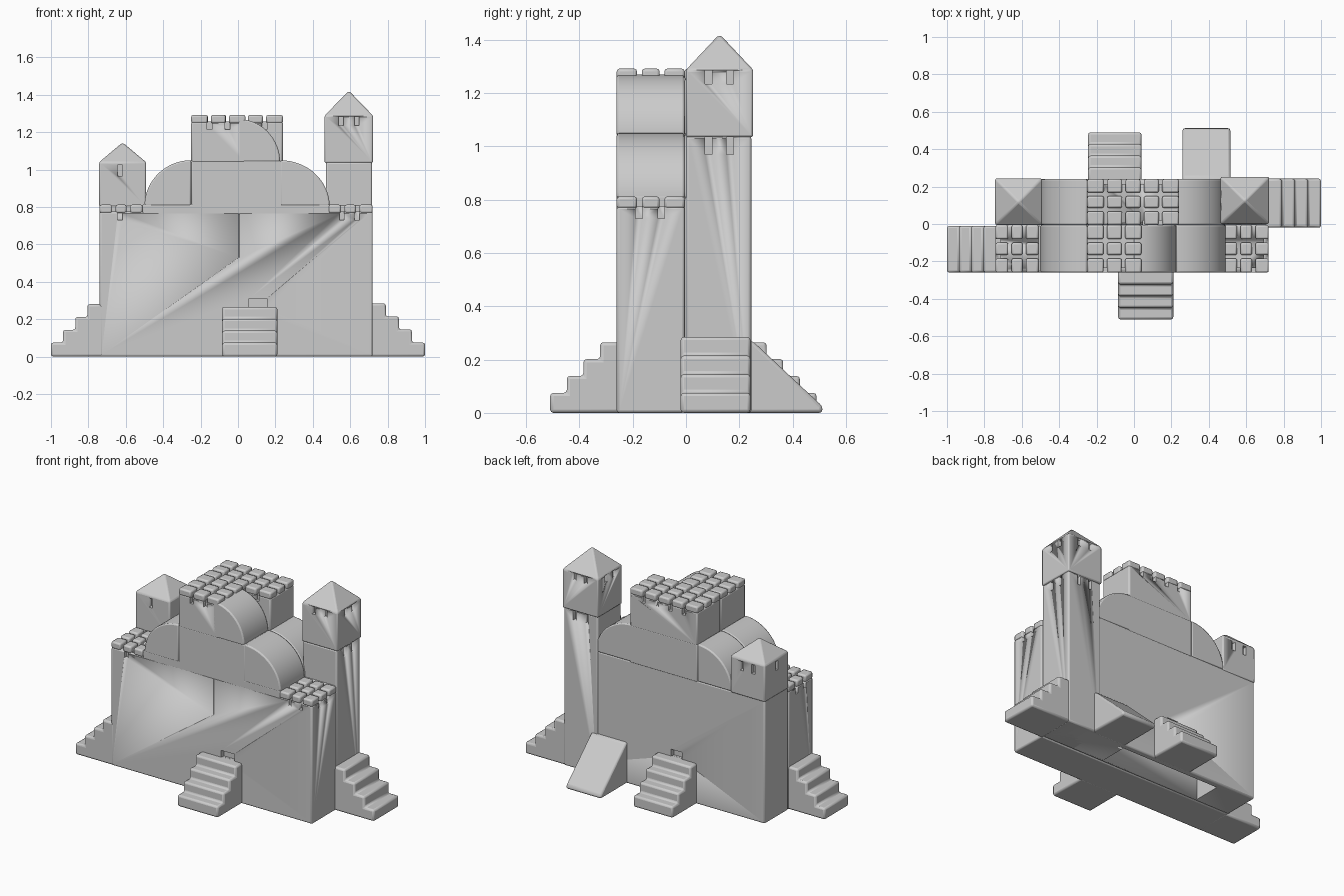
import bpy, bmesh, math
from mathutils import Vector

if "Cube" in bpy.data.objects:
    bpy.data.objects.remove(bpy.data.objects["Cube"])

def finish(name, bm, bevel=0.01):
    bmesh.ops.recalc_face_normals(bm, faces=bm.faces)
    me = bpy.data.meshes.new(name)
    bm.to_mesh(me)
    bm.free()
    me.shade_smooth()
    me.set_sharp_from_angle(angle=math.radians(30))
    ob = bpy.data.objects.new(name, me)
    bpy.context.collection.objects.link(ob)
    if bevel:
        m = ob.modifiers.new("soft_edges", 'BEVEL')
        m.width, m.segments = bevel, 2
        m.limit_method, m.angle_limit = 'ANGLE', math.radians(35)
    return ob

def add_box(bm, x0, x1, y0, y1, z0, z1):
    v = [bm.verts.new((x, y, z)) for x in (x0, x1) for y in (y0, y1) for z in (z0, z1)]
    for f in ((0, 1, 3, 2), (4, 6, 7, 5), (0, 4, 5, 1), (2, 3, 7, 6), (0, 2, 6, 4), (1, 5, 7, 3)):
        bm.faces.new([v[i] for i in f])

def boxes(name, dims, bevel=0.01):
    bm = bmesh.new()
    for d in dims:
        add_box(bm, *d)
    return finish(name, bm, bevel)

def prism(name, pts, vec, bevel=0.01):
    bm = bmesh.new()
    a = [bm.verts.new(p) for p in pts]
    b = [bm.verts.new(Vector(p) + Vector(vec)) for p in pts]
    bm.faces.new(a)
    bm.faces.new(b[::-1])
    for i in range(len(a)):
        j = (i + 1) % len(a)
        bm.faces.new((a[i], a[j], b[j], b[i]))
    return finish(name, bm, bevel)

def carve(ob, dims):
    cut = boxes(ob.name + "_cutter", dims, 0)
    cut.hide_render = True
    cut.display_type = 'WIRE'
    m = ob.modifiers.new("carve", 'BOOLEAN')
    m.operation, m.solver, m.object = 'DIFFERENCE', 'EXACT', cut

def slit(bounds, side, pos, z0, z1, w=0.026, d=0.025):
    """Box that cuts a narrow opening into one side of a block."""
    x0, x1, y0, y1 = bounds
    e, h = 0.02, w / 2
    return {'front': (pos - h, pos + h, y0 - e, y0 + d, z0, z1),
            'back': (pos - h, pos + h, y1 - d, y1 + e, z0, z1),
            'left': (x0 - e, x0 + d, pos - h, pos + h, z0, z1),
            'right': (x1 - d, x1 + e, pos - h, pos + h, z0, z1)}[side]

def battlements(name, x0, x1, y0, y1, z, nx, ny=3):
    px, py, g = (x1 - x0) / nx, (y1 - y0) / ny, 0.009
    dims = []
    for i in range(nx):
        for j in range(ny):
            dims.append((x0 + i * px + (g if i else 0), x0 + (i + 1) * px - (g if i < nx - 1 else 0),
                         y0 + j * py + (g if j else 0), y0 + (j + 1) * py - (g if j < ny - 1 else 0),
                         z - 0.045, z))
    boxes(name, dims, 0.01)

def quarter(name, cx, cz, rx, rz, sx, y0, y1):
    pts = [(cx, y0, cz)]
    for i in range(17):
        t = math.pi / 2 * i / 16
        pts.append((cx + sx * rx * math.cos(t), y0, cz + rz * math.sin(t)))
    prism(name, pts, (0, y1 - y0, 0), 0.008)

def stairs(name, start, out, side, width, length, height):
    o, u, s = Vector(start), Vector(out), Vector(side)
    prof = [(-0.02, 0), (length, 0)]
    for i in range(4):
        z = 0.075 + (height - 0.075) * i / 3
        prof += [(length * (1 - i / 4), z), (length * (1 - (i + 1) / 4), z)]
    prof[-1] = (-0.02, height)
    prism(name, [o + u * d + Vector((0, 0, z)) for d, z in prof], s * width, 0.012)

F0, F1, B0, B1 = -0.26, -0.005, -0.005, 0.24
F = (-0.74, 0.72, F0, F1)
C = (-0.25, 0.24, F0, B1)

# Front wall with arrow slits, door niche and seam
front = boxes("front_wall", [(-0.74, 0.72, F0, F1, 0, 0.775)])
cuts = [slit(F, 'front', x, 0.73, 0.8) for x in (-0.63, 0.555, 0.637)]
cuts += [slit(F, s, y, 0.73, 0.8) for s in ('left', 'right') for y in (-0.177, -0.093)]
cuts += [(0.06, 0.155, F0 - 0.02, F0 + 0.03, 0.262, 0.31), slit(F, 'front', 0.005, 0.53, 0.79, 0.006, 0.005)]
carve(front, cuts)
boxes("front_wall_core", [(-0.51, 0.49, F0, F1, 0.76, 0.815)], 0.006)

# Rear wall, hollow underneath
rear = boxes("rear_wall", [(-0.74, 0.71, B0, B1, 0, 0.81)])
carve(rear, [(-0.48, 0.25, 0.015, 0.2, -0.1, 0.25), (-0.14, -0.06, B1 - 0.03, B1 + 0.02, 0.262, 0.31)])

# Keep shoulders and keep
boxes("keep_middle", [(-0.25, 0.235, F0, F1, 0.8, 1.047), (-0.25, 0.24, B0, B1, 0.8, 1.047)], 0.006)
for n, y0, y1 in (("front", F0, F1), ("rear", B0, B1)):
    quarter(n + "_left_arch", -0.25, 0.805, 0.25, 0.245, -1, y0, y1)
    quarter(n + "_right_arch", 0.225, 0.805, 0.265, 0.245, 1, y0, y1)
quarter("keep_upper_arch", 0.0, 1.04, 0.225, 0.23, 1, F0, F1)
kf = boxes("keep_front", [(-0.25, 0.04, F0, F1, 1.035, 1.256)])
carve(kf, [slit(C, 'front', x, 1.215, 1.28) for x in (-0.153, -0.057)])
kb = boxes("keep_rear", [(-0.25, 0.24, B0, B1, 1.035, 1.256)])
carve(kb, [slit(C, 'back', x, 1.215, 1.28) for x in (-0.152, -0.054, 0.044, 0.142)]
      + [slit((-0.25, 0.24, B0, B1), 'front', x, 1.215, 1.28) for x in (0.062, 0.142)])

# Battlement blocks
battlements("keep_front_battlements", -0.25, 0.04, F0, F1, 1.292, 3)
battlements("keep_rear_battlements", -0.25, 0.24, B0, B1, 1.292, 5)
battlements("left_battlements", -0.74, -0.51, F0, F1, 0.812, 3)
battlements("right_battlements", 0.48, 0.72, F0, F1, 0.812, 3)

# Towers with pyramid roofs
def roofed_block(name, b, z0, eave, apex):
    x0, x1, y0, y1 = b
    bm = bmesh.new()
    base = [(x0, y0), (x1, y0), (x1, y1), (x0, y1)]
    lo = [bm.verts.new((x, y, z0)) for x, y in base]
    hi = [bm.verts.new((x, y, eave)) for x, y in base]
    top = bm.verts.new(((x0 + x1) / 2, (y0 + y1) / 2, apex))
    bm.faces.new(lo[::-1])
    for i in range(4):
        j = (i + 1) % 4
        bm.faces.new((lo[i], lo[j], hi[j], hi[i]))
        bm.faces.new((hi[i], hi[j], top))
    return finish(name, bm, 0.008)

R = (0.463, 0.722, 0.0, 0.252)
shaft = (0.47, 0.717, 0.0, 0.245)
low = boxes("right_tower_shaft", [shaft + (0, 1.04)])
carve(low, [slit(shaft, 'right', y, 0.97, 1.035) for y in (0.085, 0.165)]
      + [slit(shaft, 'back', x, 0.97, 1.035) for x in (0.55, 0.635)])
head = roofed_block("right_tower_head", R, 1.035, 1.288, 1.422)
carve(head, [slit(R, s, p, 1.235, 1.285) for s, ps in
             (('front', (0.55, 0.635)), ('back', (0.55, 0.635)),
              ('left', (0.085, 0.165)), ('right', (0.085, 0.165))) for p in ps])
L = (-0.742, -0.492, -0.005, 0.243)
lt = roofed_block("left_tower_head", L, 0.8, 1.04, 1.145)
carve(lt, [slit(L, 'front', -0.63, 0.965, 1.025), slit(L, 'back', -0.66, 0.965, 1.025),
           slit(L, 'back', -0.575, 0.965, 1.025), slit(L, 'left', 0.12, 0.965, 1.025)])

# Four flights of stairs and the ramp
stairs("left_stairs", (-0.74, -0.26, 0), (-1, 0, 0), (0, 1, 0), 0.25, 0.26, 0.28)
stairs("right_stairs", (0.72, -0.02, 0), (1, 0, 0), (0, 1, 0), 0.262, 0.28, 0.285)
stairs("front_stairs", (-0.085, -0.26, 0), (0, -1, 0), (1, 0, 0), 0.295, 0.25, 0.265)
stairs("rear_stairs", (-0.245, 0.24, 0), (0, 1, 0), (1, 0, 0), 0.285, 0.25, 0.265)
prism("rear_ramp", [(0.26, 0.22, 0), (0.26, 0.512, 0), (0.26, 0.512, 0.025), (0.26, 0.25, 0.27), (0.26, 0.22, 0.27)],
      (0.255, 0, 0), 0.012)
